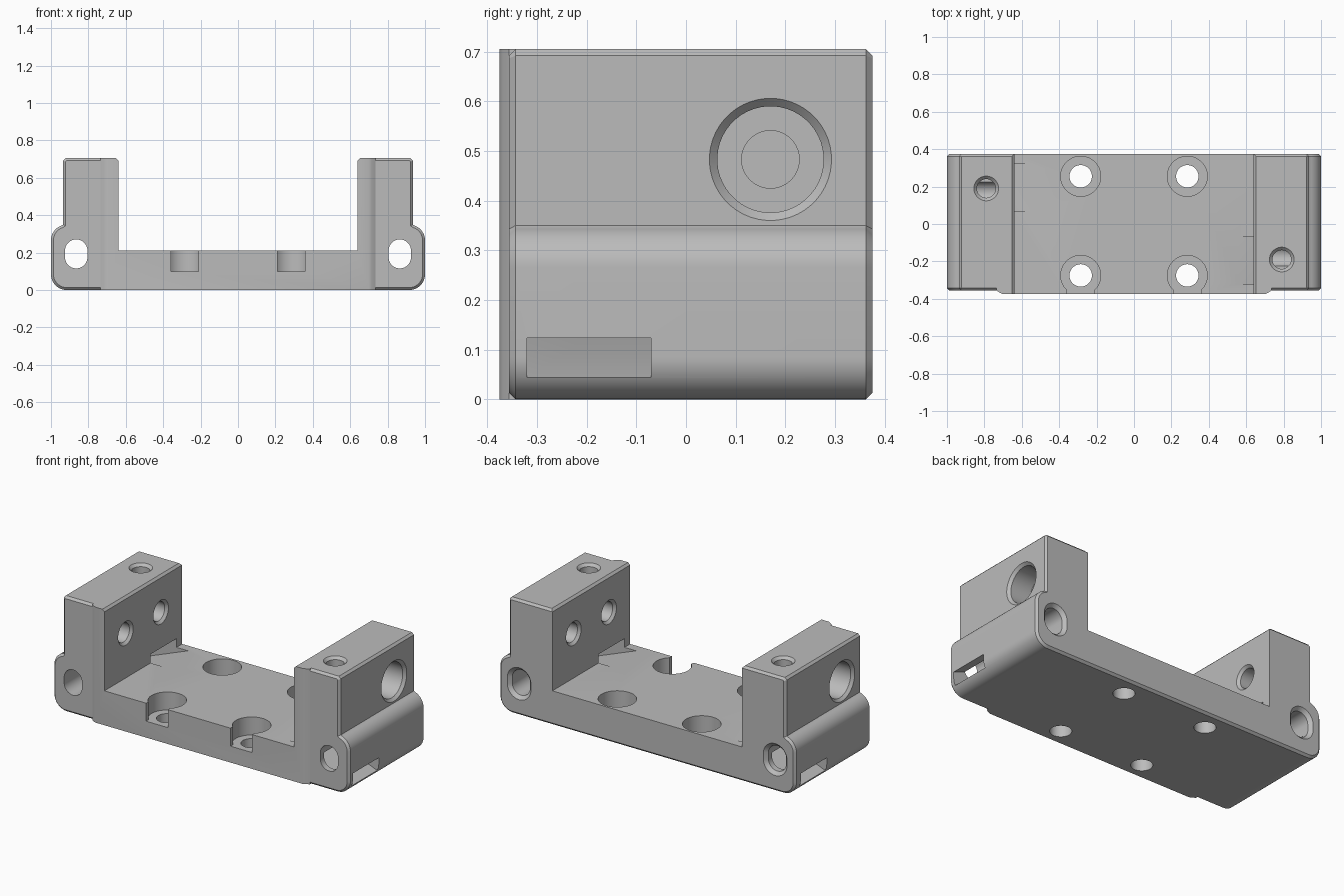
import bpy, bmesh
from math import sin, cos, pi, radians
from mathutils import Vector, Matrix

if "Cube" in bpy.data.objects:
    bpy.data.objects.remove(bpy.data.objects["Cube"])

grey = bpy.data.materials.new("light grey")
grey.use_nodes = True
grey.diffuse_color = (0.5, 0.5, 0.5, 1)
grey.node_tree.nodes["Principled BSDF"].inputs["Base Color"].default_value = (0.5, 0.5, 0.5, 1)


def make(name, bm):
    bmesh.ops.recalc_face_normals(bm, faces=bm.faces)
    mesh = bpy.data.meshes.new(name)
    bm.to_mesh(mesh)
    bm.free()
    obj = bpy.data.objects.new(name, mesh)
    bpy.context.collection.objects.link(obj)
    mesh.materials.append(grey)
    return obj


def prism(name, points, depth, chamfer=0):
    """Extrude a closed 3D outline by a vector; optionally chamfer both rims."""
    bm = bmesh.new()
    cap = bm.faces.new([bm.verts.new(p) for p in points])
    ext = bmesh.ops.extrude_face_region(bm, geom=[cap], use_keep_orig=True)["geom"]
    bmesh.ops.translate(bm, vec=depth, verts=[v for v in ext if isinstance(v, bmesh.types.BMVert)])
    bmesh.ops.recalc_face_normals(bm, faces=bm.faces)
    if chamfer:
        rims = {e for f in bm.faces if len(f.verts) > 4 for e in f.edges}
        bmesh.ops.bevel(bm, geom=list(rims), offset=chamfer, segments=1, affect='EDGES')
    return make(name, bm)


def bore(name, origin, direction, rows, stretch=0, n=48):
    """Stepped round cutter from (radius, depth) rows; stretch makes it a slot."""
    bm = bmesh.new()
    place = Matrix.Translation(origin) @ Vector(direction).to_track_quat('Z', 'Y').to_matrix().to_4x4()
    rings = []
    for r, d in rows:
        ring = []
        for i in range(n):
            a = 2 * pi * (i + 0.5) / n
            shift = stretch if sin(a) > 0 else -stretch
            ring.append(bm.verts.new(place @ Vector((r * cos(a), r * sin(a) + shift, d))))
        rings.append(ring)
    for lo, hi in zip(rings, rings[1:]):
        for i in range(n):
            j = (i + 1) % n
            bm.faces.new((lo[i], lo[j], hi[j], hi[i]))
    bm.faces.new(rings[0])
    bm.faces.new(rings[-1])
    return make(name, bm)


def combine(target, tool, operation='DIFFERENCE'):
    tool.hide_render = True
    mod = target.modifiers.new("cut", 'BOOLEAN')
    mod.operation, mod.solver, mod.object = operation, 'EXACT', tool
    bpy.context.view_layer.objects.active = target
    bpy.ops.object.modifier_apply(modifier=mod.name)
    bpy.data.objects.remove(tool)


BACK, FRONT, LEDGE = 0.375, -0.375, -0.356
TOP, FLOOR, WALL, SIDE = 0.705, 0.21, 0.64, 0.935
R, EDGE = 0.085, 0.013

# Outer body: rounded lower ends, upright towers, chamfered rims
half = [(1 - R + R * sin(a), R - R * cos(a)) for a in (radians(t) for t in range(0, 91, 6))]
half += [(1 - R + R * cos(a), 0.35 - R + R * sin(a)) for a in (radians(t) for t in range(0, 76, 6))]
half += [(SIDE, 0.35), (SIDE, TOP - EDGE), (SIDE - EDGE, TOP)]
outline = half + [(-x, z) for x, z in reversed(half)]
body = prism("bracket_body", [(x, LEDGE, z) for x, z in outline], (0, BACK - LEDGE, 0), EDGE)

# Raised front face with sloped sides
plate = [(0.7, FRONT), (0.715, FRONT + 0.006), (0.735, LEDGE), (0.735, -0.32)]
plate += [(-x, y) for x, y in reversed(plate)]
combine(body, prism("front_face", [(x, y, 0) for x, y in plate], (0, 0, TOP)), 'UNION')

# Channel between the towers, flared at the top edges
channel = [(WALL, FLOOR), (WALL, TOP - EDGE), (WALL + 2 * EDGE, TOP + EDGE)]
channel += [(-x, z) for x, z in reversed(channel)]
combine(body, prism("channel", [(x, -0.5, z) for x, z in channel], (0, 1, 0)))

for s in (1, -1):
    # Long bore through each lower end, chamfered at the back
    combine(body, bore("end_bore", (s * 0.865, BACK, 0.193), (0, -1, 0),
                       [(0.08, -0.02), (0.08, 0), (0.06, 0.02), (0.06, 0.8)], 0.0175))
    # Large counterbore in the outer side, narrowing to a hole in the inner wall
    combine(body, bore("side_counterbore", (s * SIDE, s * 0.17, 0.483), (-s, 0, 0),
                       [(0.123, -0.02), (0.123, 0), (0.107, 0.016), (0.107, 0.15), (0.058, 0.15),
                        (0.058, 0.28), (0.073, 0.295), (0.073, 0.32)]))
    # Blind hole in the inner wall
    combine(body, bore("inner_hole", (s * WALL, s * -0.17, 0.483), (s, 0, 0),
                       [(0.073, -0.02), (0.073, 0), (0.058, 0.015), (0.058, 0.22)]))
    # Blind hole in the tower top
    combine(body, bore("top_hole", (s * 0.79, s * -0.19, TOP), (0, 0, -1),
                       [(0.066, -0.02), (0.066, 0), (0.05, 0.016), (0.05, 0.24)]))
    # Sloping strap slot from the outer end up to the floor
    slot = [(1.05, 0.02), (0.52, 0.226), (0.52, 0.31), (1.05, 0.104)]
    combine(body, prism("strap_slot", [(s * x, s * -0.32, z) for x, z in slot], (0, s * 0.25, 0)))
    # Counterbored floor holes, the front pair open to the front
    for y in (0.255, -0.275):
        combine(body, bore("floor_hole", (s * 0.285, y, FLOOR), (0, 0, -1),
                           [(0.107, -0.05), (0.107, 0.11), (0.06, 0.11), (0.06, 0.3)]))
    notch = [(s * 0.285 + dx, -0.275 + dy, 0.1) for dx, dy in
             ((-0.073, 0), (0.073, 0), (0.073, -0.2), (-0.073, -0.2))]
    combine(body, prism("front_notch", notch, (0, 0, 0.2)))

# Smooth round surfaces, sharp edges kept
bpy.ops.object.select_all(action='DESELECT')
body.select_set(True)
bpy.context.view_layer.objects.active = body
bpy.ops.object.shade_smooth_by_angle(angle=radians(25))
